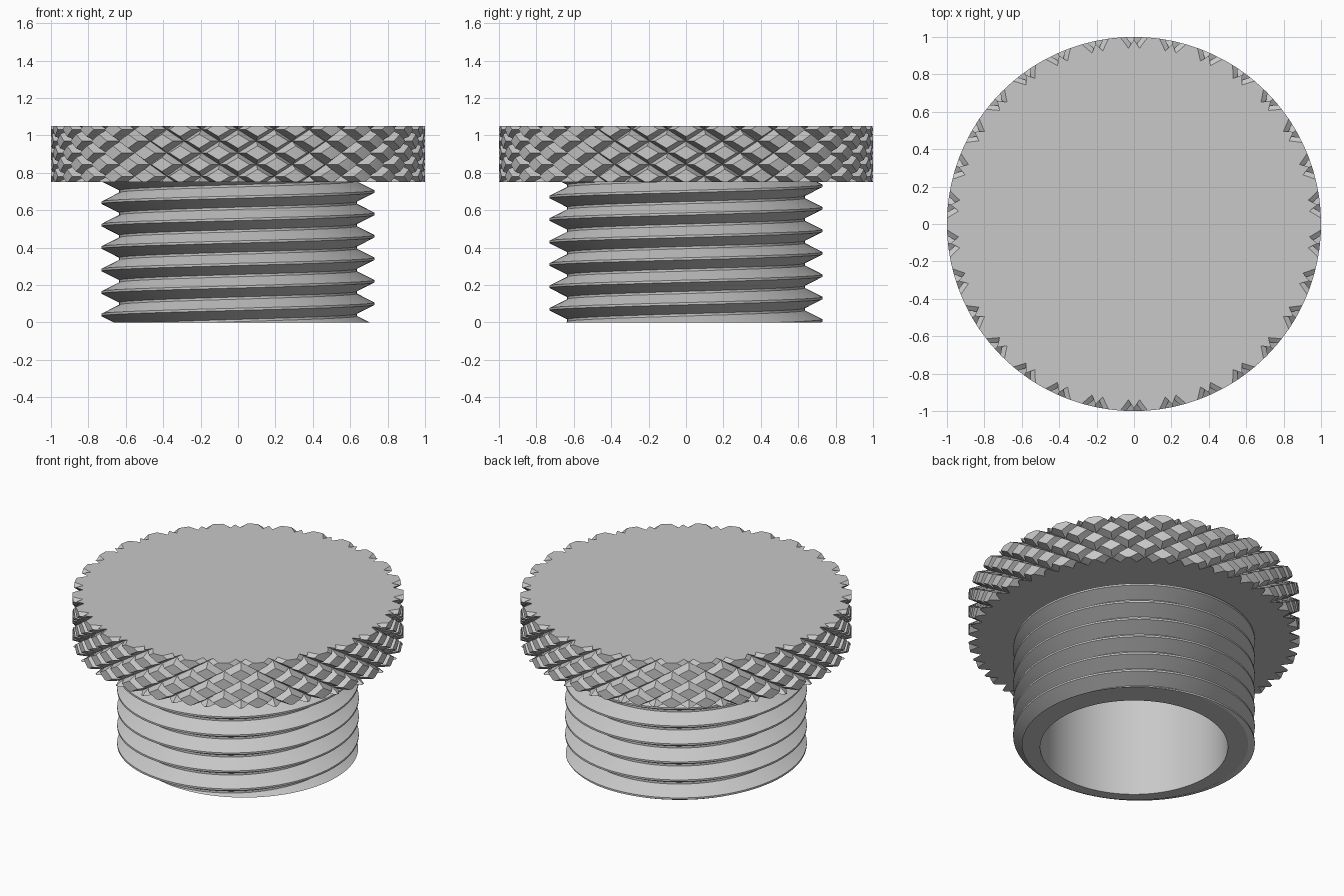
import bpy, bmesh, math

if "Cube" in bpy.data.objects:
    bpy.data.objects.remove(bpy.data.objects["Cube"])

grey = bpy.data.materials.new("plain_grey")
grey.diffuse_color = (0.58, 0.58, 0.58, 1)
grey.use_nodes = True
grey.node_tree.nodes["Principled BSDF"].inputs["Base Color"].default_value = grey.diffuse_color


def polar(r, a, z):
    return (r * math.cos(a), r * math.sin(a), z)


def finish(name, bm):
    bmesh.ops.remove_doubles(bm, verts=bm.verts[:], dist=1e-5)
    bmesh.ops.dissolve_degenerate(bm, edges=bm.edges[:], dist=1e-6)
    bmesh.ops.recalc_face_normals(bm, faces=bm.faces[:])
    me = bpy.data.meshes.new(name)
    bm.to_mesh(me)
    bm.free()
    me.materials.append(grey)
    ob = bpy.data.objects.new(name, me)
    bpy.context.collection.objects.link(ob)
    return ob


# Knurled cap: two crossing families of helical V grooves around the rim
CAP_LOW, CAP_TOP = 0.75, 1.05
STARTS, DIV, ROWS = 30, 20, 48          # grooves per direction, grid per diamond, rows
DEPTH, HALF = 0.06, 0.2                 # groove depth and half width (in diamonds)
STEP = (CAP_TOP - CAP_LOW) / ROWS


def knurl_point(i, j):
    # i runs around, j upward; grooves cross 3 rows below the top at the front
    t, s = i / DIV, (j - ROWS + 3) / DIV
    cut = 0
    for u in (t + s, t - s):
        cut = max(cut, 1 - abs(u - round(u)) / HALF)
    a = math.pi / 2 + 2 * math.pi * i / (STARTS * DIV)
    return polar(1 - DEPTH * cut, a, CAP_LOW + STEP * j)


bm = bmesh.new()
cols = STARTS * DIV
grid = [[bm.verts.new(knurl_point(i, j)) for j in range(ROWS + 1)] for i in range(cols)]
low = bm.verts.new((0, 0, CAP_LOW))
top = bm.verts.new((0, 0, CAP_TOP))
for i in range(cols):
    a, b = grid[i], grid[(i + 1) % cols]
    for j in range(ROWS):
        mid = bm.verts.new(knurl_point(i + 0.5, j + 0.5))
        ring = (a[j], b[j], b[j + 1], a[j + 1])
        for k in range(4):
            bm.faces.new((ring[k], ring[(k + 1) % 4], mid))
    bm.faces.new((b[0], a[0], low))
    bm.faces.new((a[ROWS], b[ROWS], top))
finish("knurled_cap", bm)

# Threaded hollow stem: right-hand helical thread clipped at both ends
PITCH, CREST, ROOT, FLAT, BORE = 0.12, 0.73, 0.635, 0.006, 0.567
SEGS = 144


def thread_radius(z, a):
    p = (z - 0.10) / PITCH - a / (2 * math.pi)
    d = abs(p - round(p)) * PITCH                 # distance from nearest crest
    f = (d - FLAT) / (PITCH / 2 - 2 * FLAT)
    return CREST + (ROOT - CREST) * min(1, max(0, f))


bm = bmesh.new()
columns = []
for i in range(SEGS + 1):
    a = 2 * math.pi * i / SEGS
    pts = [(BORE, CAP_LOW), (BORE, 0), (thread_radius(0, a), 0)]
    for turn in range(-3, 8):
        crest = 0.10 + PITCH * (turn + a / (2 * math.pi))
        for off in (-FLAT, FLAT, PITCH / 2 - FLAT, PITCH / 2 + FLAT):
            z = min(CAP_LOW, max(0, crest + off))
            pts.append((thread_radius(z, a), z))
    columns.append([bm.verts.new(polar(r, a, z)) for r, z in pts])
for a, b in zip(columns, columns[1:]):
    for j in range(len(a) - 1):
        bm.faces.new((a[j], b[j], b[j + 1], a[j + 1]))
stem = finish("threaded_stem", bm)
bpy.context.view_layer.objects.active = stem
stem.select_set(True)
bpy.ops.object.shade_smooth_by_angle(angle=math.radians(25))
